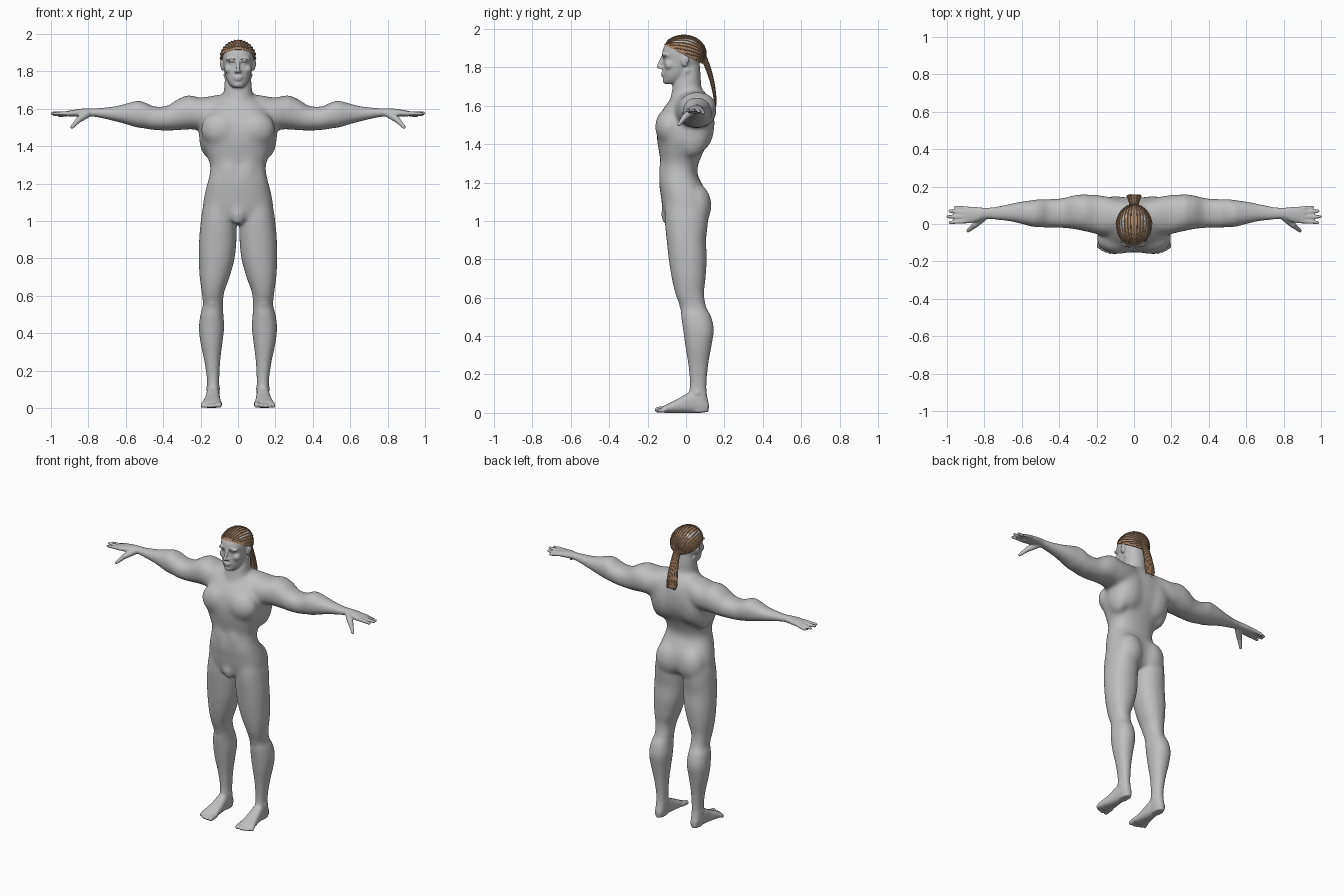
import bpy, bmesh, math
from mathutils import Vector, Matrix
from mathutils.bvhtree import BVHTree

cube = bpy.data.objects.get("Cube")
if cube:
    bpy.data.objects.remove(cube, do_unlink=True)


def material(name, colour):
    mat = bpy.data.materials.new(name)
    mat.use_nodes = True
    mat.diffuse_color = (*colour, 1)
    mat.node_tree.nodes["Principled BSDF"].inputs["Base Color"].default_value = (*colour, 1)
    return mat


SKIN = material("grey skin", (.52, .52, .52))
HAIR = material("brown hair", (.37, .225, .135))


def sides(mirror):
    return (1, -1) if mirror else (1,)


def smooth_rows(rows, steps=4):
    """Catmull-Rom interpolation of cross-section rows."""
    rows = [Vector(r) for r in rows]
    rows = [rows[0], *rows, rows[-1]]
    out = []
    for p, q, r, s in zip(rows, rows[1:], rows[2:], rows[3:]):
        for i in range(steps):
            t = i / steps
            out.append(q + (r - p) * (t / 2) + (p * 2 - q * 5 + r * 4 - s) * (t * t / 2)
                       + (q * 3 - p - r * 3 + s) * (t ** 3 / 2))
    return out + [rows[-1]]


def loft(bm, axis, rows, power=2.3, mirror=True, count=28):
    """Rows hold a station on the axis, then low and high on the other two axes."""
    a, b = [i for i in range(3) if i != axis]
    for sign in sides(mirror):
        rings = []
        for t, a0, a1, b0, b1 in smooth_rows(rows):
            ring = []
            for k in range(count):
                angle = math.tau * k / count
                c, s = (math.copysign(abs(f) ** (2 / power), f)
                        for f in (math.cos(angle), math.sin(angle)))
                p = [0, 0, 0]
                p[axis] = t
                p[a] = (a0 + a1 + (a1 - a0) * c) / 2
                p[b] = (b0 + b1 + (b1 - b0) * s) / 2
                p[0] *= sign
                ring.append(bm.verts.new(p))
            rings.append(ring)
        for lo, hi in zip(rings, rings[1:]):
            for k in range(count):
                n = (k + 1) % count
                bm.faces.new((lo[k], lo[n], hi[n], hi[k]))
        bm.faces.new(rings[0])
        bm.faces.new(rings[-1])


def centred(rows):
    return [(t, -w, w, y0, y1) for t, w, y0, y1 in rows]


def blob(bm, centre, radii, mirror=True):
    for sign in sides(mirror):
        place = Matrix.Translation((centre[0] * sign, *centre[1:]))
        bmesh.ops.create_icosphere(bm, subdivisions=3, radius=1,
                                   matrix=place @ Matrix.Diagonal((*radii, 1)))


def stroke(bm, start, end, r0, r1, mirror=True, steps=9):
    """Tapered rounded rod."""
    for i in range(steps):
        t = i / (steps - 1)
        r = r0 + (r1 - r0) * t
        blob(bm, Vector(start).lerp(Vector(end), t), (r, r, r), mirror)


def add_mesh(name, bm, mat):
    bmesh.ops.recalc_face_normals(bm, faces=bm.faces[:])
    mesh = bpy.data.meshes.new(name)
    bm.to_mesh(mesh)
    mesh.materials.append(mat)
    mesh.shade_smooth()
    obj = bpy.data.objects.new(name, mesh)
    bpy.context.collection.objects.link(obj)
    return obj


def add_curves(name, paths, radius):
    curve = bpy.data.curves.new(name, "CURVE")
    curve.dimensions = "3D"
    curve.bevel_depth = radius
    curve.bevel_resolution = 3
    for path in paths:
        spline = curve.splines.new("POLY")
        spline.points.add(len(path) - 1)
        for i, (point, p) in enumerate(zip(spline.points, path)):
            point.co = (*p, 1)
            point.radius = 1 if 0 < i < len(path) - 1 else .3
    curve.materials.append(HAIR)
    bpy.context.collection.objects.link(bpy.data.objects.new(name, curve))


bm = bmesh.new()

# Torso and its muscles
loft(bm, 2, centred([
    (1.675, .07, -.05, .1), (1.63, .14, -.082, .125), (1.6, .168, -.108, .137),
    (1.55, .187, -.138, .144), (1.48, .2, -.153, .142), (1.42, .195, -.151, .124),
    (1.36, .172, -.141, .091), (1.3, .15, -.132, .066), (1.25, .152, -.137, .058),
    (1.2, .165, -.141, .08), (1.14, .18, -.133, .108), (1.07, .187, -.122, .115),
    (1.01, .15, -.1, .09), (.98, .06, -.07, .04)]), 2.4, False)
blob(bm, (.088, -.085, 1.49), (.112, .077, .1))
blob(bm, (.1, .075, 1.51), (.105, .075, .15))
blob(bm, (.15, .03, 1.46), (.06, .09, .13))
blob(bm, (.084, .055, 1.08), (.092, .079, .115))
blob(bm, (0, -.09, 1.035), (.045, .043, .055), False)
blob(bm, (.045, -.09, 1.25), (.06, .052, .13))

# Arms and palms
loft(bm, 0, [
    (.05, -.04, .12, 1.5, 1.682), (.14, -.06, .147, 1.49, 1.67), (.2, -.055, .156, 1.488, 1.66),
    (.26, -.04, .159, 1.49, 1.673), (.32, -.027, .153, 1.486, 1.652),
    (.38, -.021, .138, 1.484, 1.616), (.45, -.02, .133, 1.487, 1.613),
    (.5, -.017, .133, 1.495, 1.635), (.54, -.015, .128, 1.5, 1.643),
    (.6, 0, .12, 1.518, 1.627), (.66, .014, .108, 1.534, 1.613), (.74, .023, .092, 1.552, 1.604),
    (.8, .027, .087, 1.561, 1.603), (.84, .012, .091, 1.56, 1.6),
    (.88, .004, .093, 1.558, 1.594), (.915, .006, .091, 1.56, 1.588)], 2.2)

# Fingers and thumb
for y0, x, y1, z in ((.081, .962, .09, 1.562), (.06, .992, .069, 1.57),
                     (.038, 1.002, .039, 1.576), (.016, .99, .008, 1.574)):
    stroke(bm, (.89, y0, 1.576), (x - .008, y1, z), .013, .0095, steps=14)
stroke(bm, (.8, .04, 1.575), (.85, -.005, 1.543), .021, .017)
stroke(bm, (.85, -.005, 1.543), (.888, -.037, 1.502), .016, .01)

# Legs
loft(bm, 2, [
    (1.14, .03, .165, -.1, .085), (1.05, .012, .193, -.112, .115), (.98, .007, .201, -.109, .113),
    (.9, .008, .208, -.101, .105), (.8, .018, .21, -.09, .108), (.7, .045, .205, -.074, .102),
    (.62, .074, .194, -.055, .094), (.55, .08, .188, -.03, .106), (.5, .078, .201, -.025, .132),
    (.43, .074, .209, -.015, .145), (.35, .083, .201, -.004, .133), (.25, .095, .18, .012, .116),
    (.15, .1, .166, .02, .107), (.09, .1, .166, .012, .11), (.04, .1, .166, .01, .12),
    (.004, .106, .16, .02, .117)], 2.2)
blob(bm, (.137, .006, .57), (.04, .042, .06))
blob(bm, (.133, .06, .105), (.04, .02, .025))

# Feet and toes
loft(bm, 1, [
    (.115, .112, .155, .006, .06), (.08, .103, .165, 0, .1), (.03, .099, .17, 0, .113),
    (-.03, .094, .179, 0, .08), (-.08, .09, .19, 0, .055), (-.11, .088, .197, 0, .04),
    (-.125, .092, .19, .004, .03)], 2.4)
for x, y, r in ((.102, -.147, .016), (.13, -.149, .0115), (.151, -.143, .0115),
                (.171, -.135, .0105), (.189, -.122, .0105)):
    stroke(bm, (x - .002, -.1, .022), (x, y, r), r, r)

# Neck
loft(bm, 2, centred([(1.57, .12, -.075, .115), (1.64, .088, -.08, .1), (1.7, .075, -.07, .08),
                     (1.76, .07, -.05, .076), (1.83, .06, -.03, .07)]), 2.1, False)
stroke(bm, (.018, -.072, 1.63), (.06, .005, 1.78), .014, .018)

# Head
loft(bm, 2, centred([
    (1.714, .028, -.108, -.05), (1.73, .046, -.116, -.015), (1.76, .062, -.12, .02),
    (1.8, .073, -.121, .06), (1.842, .08, -.118, .08), (1.87, .083, -.124, .085),
    (1.91, .082, -.114, .085), (1.94, .068, -.085, .065), (1.958, .035, -.05, .03)]), 2.2, False)

# Face and ears
blob(bm, (.032, -.106, 1.864), (.036, .019, .012))
blob(bm, (.032, -.101, 1.843), (.016, .014, .011))
blob(bm, (.046, -.084, 1.812), (.028, .028, .026))
stroke(bm, (0, -.121, 1.855), (0, -.143, 1.803), .009, .011, False)
blob(bm, (.011, -.129, 1.798), (.009, .011, .009))
blob(bm, (0, -.119, 1.77), (.026, .013, .007), False)
blob(bm, (0, -.117, 1.757), (.022, .013, .008), False)
blob(bm, (0, -.104, 1.731), (.028, .018, .019), False)
blob(bm, (.084, -.006, 1.832), (.01, .02, .03))
blob(bm, (.09, .003, 1.842), (.008, .016, .02))

# Fuse the parts into one skin, softest on the trunk and crisp on small features
body = add_mesh("body", bm, SKIN)
bm.free()
remesh = body.modifiers.new("fuse", "REMESH")
remesh.mode = "VOXEL"
remesh.voxel_size = .0055
fused = bpy.data.meshes.new_from_object(body.evaluated_get(bpy.context.evaluated_depsgraph_get()))
body.modifiers.clear()
bm = bmesh.new()
bm.from_mesh(fused)
trunk = [v for v in bm.verts if abs(v.co.x) < .27 and 1 < v.co.z < 1.7]
limbs = [v for v in bm.verts if abs(v.co.x) < .8 and .1 < v.co.z < 1.71]
head = [v for v in bm.verts if v.co.z > 1.69]
for group, passes in ((trunk, 45), (limbs, 12), (head, 2), (bm.verts[:], 2)):
    for _ in range(passes):
        bmesh.ops.smooth_vert(bm, verts=group, factor=.5,
                              use_axis_x=True, use_axis_y=True, use_axis_z=True)
bm.to_mesh(body.data)
body.data.shade_smooth()

# Eyebrows and lashes laid on the face
tree = BVHTree.FromBMesh(bm)
bm.free()
for name, z, rise, x0, width, r in (("eyebrows", 1.862, .006, .014, .042, .002),
                                    ("eyelashes", 1.846, .004, .02, .026, .0012)):
    paths = []
    for sign in sides(True):
        spots = [(sign * (x0 + width * i / 8), z + rise * math.sin(math.pi * i / 8)) for i in range(9)]
        hits = [tree.ray_cast(Vector((x, -1, h)), Vector((0, 1, 0)))[0] for x, h in spots]
        paths.append([p for p in hits if p])
    add_curves(name, paths, r)

# Swept-back hair cap, trimmed along the hairline
CENTRE, RADII = Vector((0, -.012, 1.87)), Vector((.096, .117, .098))
bm = bmesh.new()
blob(bm, CENTRE, RADII, False)
bmesh.ops.bisect_plane(bm, geom=bm.verts[:] + bm.edges[:] + bm.faces[:], clear_inner=True,
                       plane_co=(0, 0, 1.86), plane_no=(0, .5, 1))
bmesh.ops.holes_fill(bm, edges=[e for e in bm.edges if e.is_boundary])
cap = add_mesh("hair_cap", bm, HAIR)
bm.free()

# Ponytail
TAIL = [(1.87, .014, .08, .1), (1.83, .022, .09, .116), (1.78, .027, .11, .133),
        (1.72, .033, .13, .147), (1.66, .037, .144, .155), (1.61, .032, .151, .158)]
bm = bmesh.new()
loft(bm, 2, centred(TAIL), 2, False, 16)
add_mesh("ponytail", bm, HAIR)
bm.free()

# Strands combed back to the tie, then down the tail
pole = Vector((0, .95, -.25)).normalized()
up = Vector((0, -pole.z, pole.y))
locks = []
for k in range(23):
    phi = math.radians(-120 + 240 * k / 22)
    around = up * math.cos(phi) + Vector((1, 0, 0)) * math.sin(phi)
    path = []
    for i in range(22):
        theta = math.pi * (1 - i / 22)
        p = CENTRE + (pole * math.cos(theta) + around * math.sin(theta)) * RADII
        if p.z > 1.866 - p.y / 2:
            path.append(p)
    if len(path) > 2:
        locks.append(path)
tail_rows = smooth_rows(TAIL)
for k in range(12):
    angle = math.tau * k / 12
    reach = len(tail_rows) - k * 5 % 4
    locks.append([Vector((w * math.cos(angle), (y0 + y1 + (y1 - y0) * math.sin(angle)) / 2,
                          z - .01 * i / reach))
                  for i, (z, w, y0, y1) in enumerate(tail_rows[:reach])])
add_curves("hair_strands", locks, .003)

# Keep the trimmed edge of the cap crisp
bpy.context.view_layer.objects.active = cap
cap.select_set(True)
bpy.ops.object.shade_smooth_by_angle(angle=math.radians(40))
